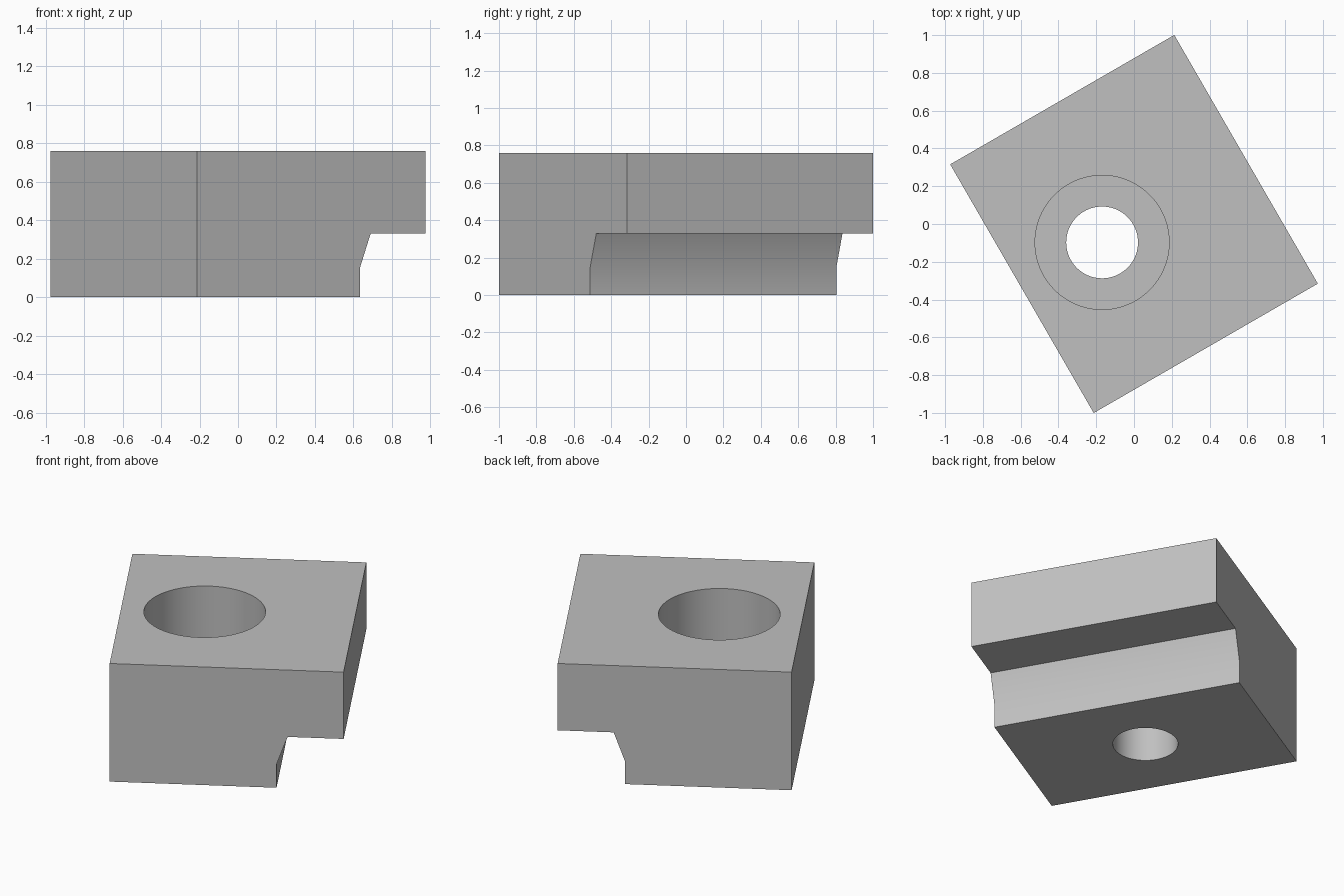
import bpy
import bmesh
import math
from mathutils import Matrix

old = bpy.data.objects.get("Cube")
if old:
    bpy.data.objects.remove(old, do_unlink=True)

HEIGHT = 0.76
HALF_WIDTH, HALF_LENGTH = 0.685, 0.76
HOLE_X = -0.195
BORE_FLOOR = 0.426

grey = bpy.data.materials.new("plain grey")
grey.use_nodes = True
colour = (0.53, 0.53, 0.53, 1)
grey.diffuse_color = colour
grey.node_tree.nodes["Principled BSDF"].inputs["Base Color"].default_value = colour


def mesh_object(name, bm):
    bmesh.ops.recalc_face_normals(bm, faces=bm.faces)
    mesh = bpy.data.meshes.new(name)
    bm.to_mesh(mesh)
    bm.free()
    mesh.materials.append(grey)
    obj = bpy.data.objects.new(name, mesh)
    bpy.context.collection.objects.link(obj)
    return obj


# Block: side profile with a tapered undercut, extruded along its length
profile = [(-HALF_WIDTH, 0), (0.292, 0), (0.292, 0.15), (0.357, 0.33),
           (HALF_WIDTH, 0.33), (HALF_WIDTH, HEIGHT), (-HALF_WIDTH, HEIGHT)]
bm = bmesh.new()
face = bm.faces.new([bm.verts.new((x, -HALF_LENGTH, z)) for x, z in profile])
result = bmesh.ops.extrude_face_region(bm, geom=[face])
moved = [v for v in result["geom"] if isinstance(v, bmesh.types.BMVert)]
bmesh.ops.translate(bm, verts=moved, vec=(0, 2 * HALF_LENGTH, 0))
block = mesh_object("clamp_block", bm)

# Stepped cutter: screw hole with a wider counterbore above, revolved
bm = bmesh.new()
steps = [(0, -0.1), (0.19, -0.1), (0.19, BORE_FLOOR),
         (0.355, BORE_FLOOR), (0.355, HEIGHT + 0.1), (0, HEIGHT + 0.1)]
verts = [bm.verts.new((r, 0, z)) for r, z in steps]
edges = [bm.edges.new(pair) for pair in zip(verts, verts[1:])]
bmesh.ops.spin(bm, geom=verts + edges, cent=(0, 0, 0), axis=(0, 0, 1),
               angle=math.tau, steps=96)
bmesh.ops.remove_doubles(bm, verts=bm.verts, dist=0.0001)
bmesh.ops.translate(bm, verts=bm.verts, vec=(HOLE_X, 0, 0))
cutter = mesh_object("hole_cutter", bm)
cutter.hide_render = True

# Cut the hole and apply it
cut = block.modifiers.new("screw hole", 'BOOLEAN')
cut.operation = 'DIFFERENCE'
cut.solver = 'EXACT'
cut.object = cutter
bpy.ops.object.select_all(action='DESELECT')
bpy.context.view_layer.objects.active = block
block.select_set(True)
bpy.ops.object.modifier_apply(modifier=cut.name)
bpy.data.objects.remove(cutter, do_unlink=True)

# Turn the block and smooth the curved walls
block.data.transform(Matrix.Rotation(math.radians(30), 4, 'Z'))
bpy.ops.object.shade_smooth_by_angle(angle=math.radians(30))
